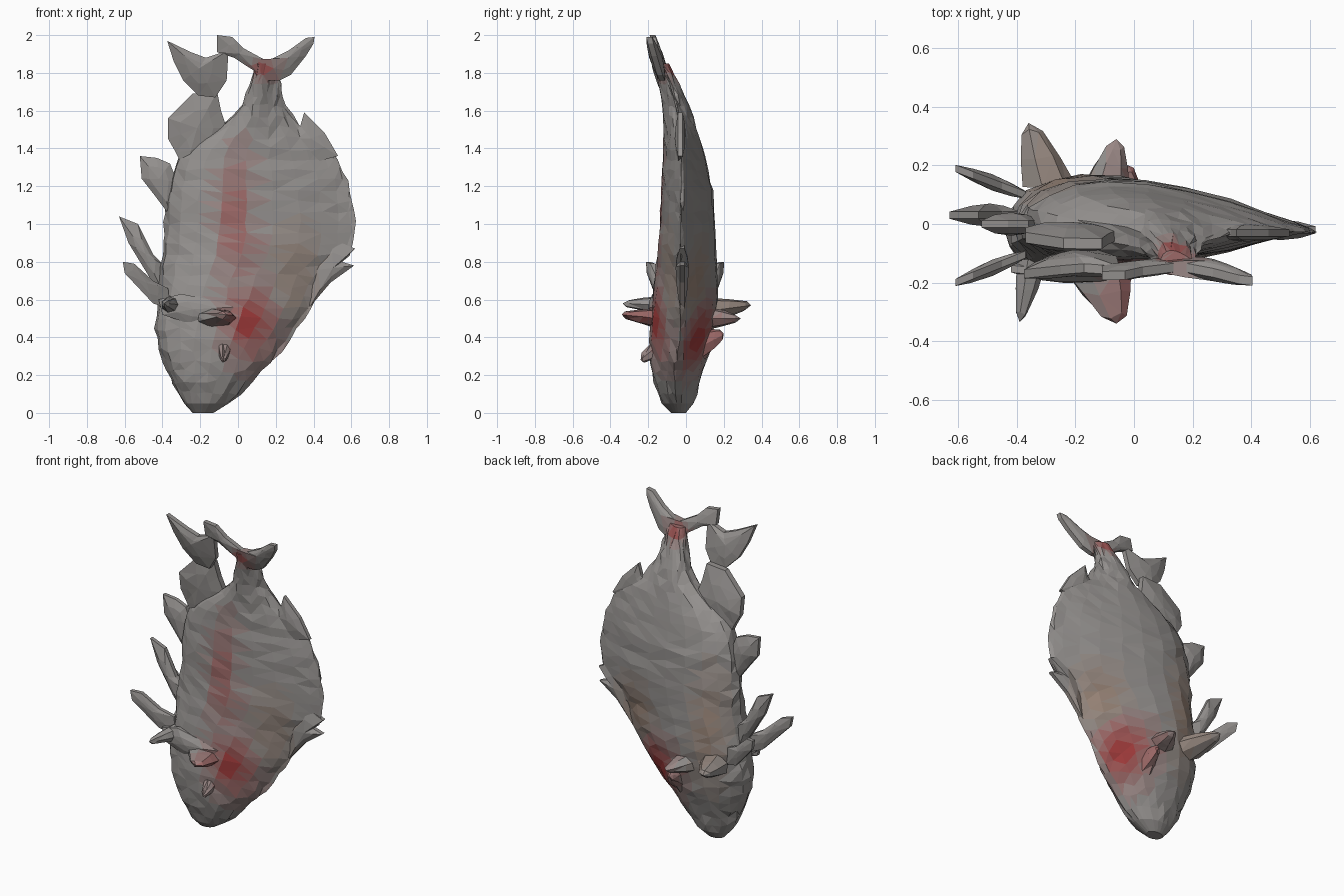
import bpy, bmesh, random
from math import sin, cos, pi, exp
from mathutils import Vector

if "Cube" in bpy.data.objects:
    bpy.data.objects.remove(bpy.data.objects["Cube"])

random.seed(4)
STEPS = 6
GREY, RED, ORANGE = (0.30, 0.285, 0.275), (0.36, 0.045, 0.045), (0.33, 0.20, 0.13)


def ramp(name, tint):
    mats = []
    for i in range(STEPS):
        f = i / (STEPS - 1)
        m = bpy.data.materials.new(f"{name}_{i}")
        m.diffuse_color = (*[g + (c - g) * f for g, c in zip(GREY, tint)], 1)
        m.use_nodes = True
        m.node_tree.nodes["Principled BSDF"].inputs["Base Color"].default_value = m.diffuse_color
        mats.append(m)
    return mats


MATS = ramp("red_scale", RED) + ramp("orange_scale", ORANGE)


def blob(c, x, z, rx, rz):
    return exp(-((c.x - x) / rx) ** 2 - ((c.z - z) / rz) ** 2)


def colour_index(c):
    if c.y < -0.02:
        red = max(0.65 * blob(c, 0, 1.0, .10, .36), blob(c, .06, .48, .14, .2),
                  .8 * blob(c, .14, 1.82, .08, .05))
        orange = .5 * blob(c, .3, .75, .12, .25)
    else:
        red = blob(c, .13, .40, .17, .2)
        orange = max(.6 * blob(c, -.25, .75, .1, .35), .6 * blob(c, .3, .7, .15, .2))
    val, base = (red, 0) if red >= orange else (orange, STEPS)
    return base + min(STEPS - 1, round(val * (STEPS - 1)))


def finish(name, bm):
    bmesh.ops.triangulate(bm, faces=bm.faces[:])
    bmesh.ops.recalc_face_normals(bm, faces=bm.faces[:])
    for f in bm.faces:
        f.material_index = colour_index(f.calc_center_median())
    me = bpy.data.meshes.new(name)
    bm.to_mesh(me)
    bm.free()
    for m in MATS:
        me.materials.append(m)
    ob = bpy.data.objects.new(name, me)
    bpy.context.collection.objects.link(ob)
    return ob


# Body: teardrop sections stacked head-down; z, belly x, back x, front y, rear y
KEYS = [
    (0.00, -.24, -.13, -.08, .00), (.05, -.285, -.05, -.13, .04),
    (.15, -.345, .06, -.17, .07), (.30, -.41, .20, -.195, .12),
    (.45, -.44, .32, -.195, .15), (.60, -.43, .41, -.18, .17),
    (.75, -.41, .48, -.16, .17), (.85, -.40, .60, -.15, .165),
    (1.00, -.39, .62, -.135, .16), (1.20, -.37, .595, -.13, .14),
    (1.35, -.32, .53, -.12, .105), (1.45, -.22, .46, -.12, .075),
    (1.53, -.05, .31, -.115, .05), (1.65, .03, .24, -.125, .01),
    (1.78, .08, .215, -.155, -.05), (1.85, .09, .21, -.175, -.09)]


def section(z):
    for a, b in zip(KEYS, KEYS[1:]):
        if z <= b[0] + 1e-6:
            f = (z - a[0]) / (b[0] - a[0])
            return [p + (q - p) * f for p, q in zip(a, b)]


def build_body(rings=32, sides=22):
    bm = bmesh.new()
    levels = [0, .02] + [.05 + 1.8 * i / rings for i in range(rings + 1)]
    loops = []
    for r, z in enumerate(levels):
        _, xl, xr, yf, yb = section(z)
        p = .5 + .6 * min(1, z / .8)
        peak = .5 / (.5 + p)
        norm = peak ** .5 * (1 - peak) ** p
        mid, half = (yf + yb) / 2, (yb - yf) / 2
        loop = []
        for k in range(sides):
            a = 2 * pi * k / sides
            u = max(0, min(1, (1 - cos(a)) / 2))
            h = max(u ** .5 * (1 - u) ** p / norm, .05) * (1 if k < sides / 2 else -1)
            ridge = min(mid, -.02)
            y = mid + (ridge - mid) * u * u + half * h
            j = .009 if .05 < z < 1.8 else 0
            x = xl + (xr - xl) * u + random.uniform(-j, j)
            loop.append(bm.verts.new((x, y + random.uniform(-j, j) * .5,
                                      z + random.uniform(-j, j) * 1.3)))
        loops.append(loop)
    for lo, hi in zip(loops, loops[1:]):
        for k in range(sides):
            n = (k + 1) % sides
            bm.faces.new((lo[k], lo[n], hi[n], hi[k]))
    bm.faces.new(loops[0])
    bm.faces.new(loops[-1])
    return finish("body", bm)


build_body()


# Flat fins: outline in x, z with y sloping from y0 (first point) by distance
def plate(name, pts, y_at, thick=.04, edge=.012):
    bm = bmesh.new()
    pos = [Vector((x, y_at(x, z), z)) for x, z in pts]
    mid = sum(pos, Vector()) / len(pos)
    rims = []
    for s in (-1, 1):
        rim = [bm.verts.new(p + Vector((0, s * edge, 0))) for p in pos]
        inner = [bm.verts.new(mid.lerp(p, random.uniform(.45, .6)) +
                              Vector((0, s * thick * .8, 0))) for p in pos]
        hub = bm.verts.new(mid + Vector((0, s * thick, 0)))
        for k in range(len(pos)):
            n = (k + 1) % len(pos)
            bm.faces.new((rim[k], rim[n], inner[n], inner[k]))
            bm.faces.new((inner[k], inner[n], hub))
        rims.append(rim)
    for k in range(len(pos)):
        n = (k + 1) % len(pos)
        bm.faces.new((rims[0][k], rims[0][n], rims[1][n], rims[1][k]))
    return finish(name, bm)


def tail_y(x, z):
    return -.10 - .22 * (z - 1.65) - .10 * max(0, x - .2)


# Belly fins
plate("belly_fin_middle", [(-.63, 1.04), (-.53, 1.0), (-.45, .84), (-.39, .78), (-.39, .62),
                           (-.47, .72), (-.58, .9)], lambda x, z: .03)
plate("belly_fin_upper", [(-.52, 1.36), (-.43, 1.35), (-.36, 1.32), (-.32, 1.22), (-.35, 1.03),
                          (-.44, 1.15), (-.51, 1.24)], lambda x, z: .0)
for side, end in (("front", -.2), ("rear", .19)):
    plate("belly_fin_" + side, [(-.61, .80), (-.55, .79), (-.45, .70), (-.37, .66), (-.36, .55),
                                (-.45, .58), (-.6, .74)],
          lambda x, z: end * (.5 + .5 * (-.36 - x) / .25), .028)

# Anal fin
plate("anal_fin", [(-.37, 1.56), (-.24, 1.69), (-.11, 1.70), (-.09, 1.60), (-.06, 1.51),
                   (-.1, 1.4), (-.28, 1.28), (-.33, 1.38), (-.37, 1.45)],
      lambda x, z: -.03 - .15 * max(0, z - 1.45), .05, .018)

# Tail lobes
plate("tail_lobe_lower", [(-.375, 1.97), (-.25, 1.91), (-.17, 1.88), (-.05, 1.92), (-.06, 1.76),
                          (-.12, 1.67), (-.21, 1.68), (-.29, 1.76), (-.34, 1.86)], tail_y, .04, .015)
plate("tail_lobe_upper", [(.405, 1.99), (.36, 1.985), (.27, 1.92), (.18, 1.875), (.08, 1.87),
                          (.1, 1.76), (.22, 1.76), (.28, 1.79), (.36, 1.89), (.4, 1.955)],
      tail_y, .035, .015)
plate("tail_bridge", [(-.11, 2.0), (-.03, 1.99), (.03, 1.93), (.14, 1.87), (.12, 1.79),
                      (.04, 1.84), (-.02, 1.88), (-.11, 1.91)], tail_y, .03, .015)

# Dorsal fin ends
plate("dorsal_front_spike", [(.615, .78), (.55, .80), (.62, .87), (.5, .92), (.36, .75),
                             (.38, .56), (.49, .69)], lambda x, z: -.02, .035)
plate("dorsal_rear_spike", [(.35, 1.59), (.46, 1.48), (.53, 1.36), (.38, 1.32), (.26, 1.45),
                            (.33, 1.52)], lambda x, z: -.03, .03)


# Side fins: flattened pointed cones standing off the body
def spike(name, base, tip, rx, rz, sides=7):
    bm = bmesh.new()
    base, tip = Vector(base), Vector(tip)
    rings = []
    for f, s in ((0, 1), (.45, .72), (.85, .38)):
        c = base.lerp(tip, f)
        rings.append([bm.verts.new(c + Vector((rx * s * cos(2 * pi * k / sides), random.uniform(-.012, .012),
                                               rz * s * sin(2 * pi * k / sides)))) for k in range(sides)])
    end = bm.verts.new(tip)
    for k in range(sides):
        n = (k + 1) % sides
        for lo, hi in zip(rings, rings[1:]):
            bm.faces.new((lo[k], lo[n], hi[n], hi[k]))
        bm.faces.new((rings[-1][k], rings[-1][n], end))
    bm.faces.new(rings[0])
    return finish(name, bm)


spike("pectoral_fin_front", (-.13, -.15, .50), (-.06, -.34, .52), .12, .055)
spike("gill_fin_front", (-.35, -.12, .57), (-.39, -.335, .58), .055, .05)
spike("cheek_fin_front", (-.07, -.15, .36), (-.08, -.24, .28), .04, .07)
spike("pectoral_fin_rear", (-.10, .12, .50), (-.06, .29, .50), .085, .06)
spike("gill_fin_rear", (-.29, .12, .54), (-.36, .345, .57), .10, .07)
spike("cheek_fin_rear", (-.02, .10, .36), (-.02, .2, .42), .05, .08)

# Gill cover ridge along the front of the head
plate("gill_ridge", [(-.42, .60), (-.3, .63), (-.15, .60), (-.02, .56), (-.1, .46),
                     (-.25, .47), (-.40, .52)], lambda x, z: -.165 - .1 * min(0, x + .3), .04)
